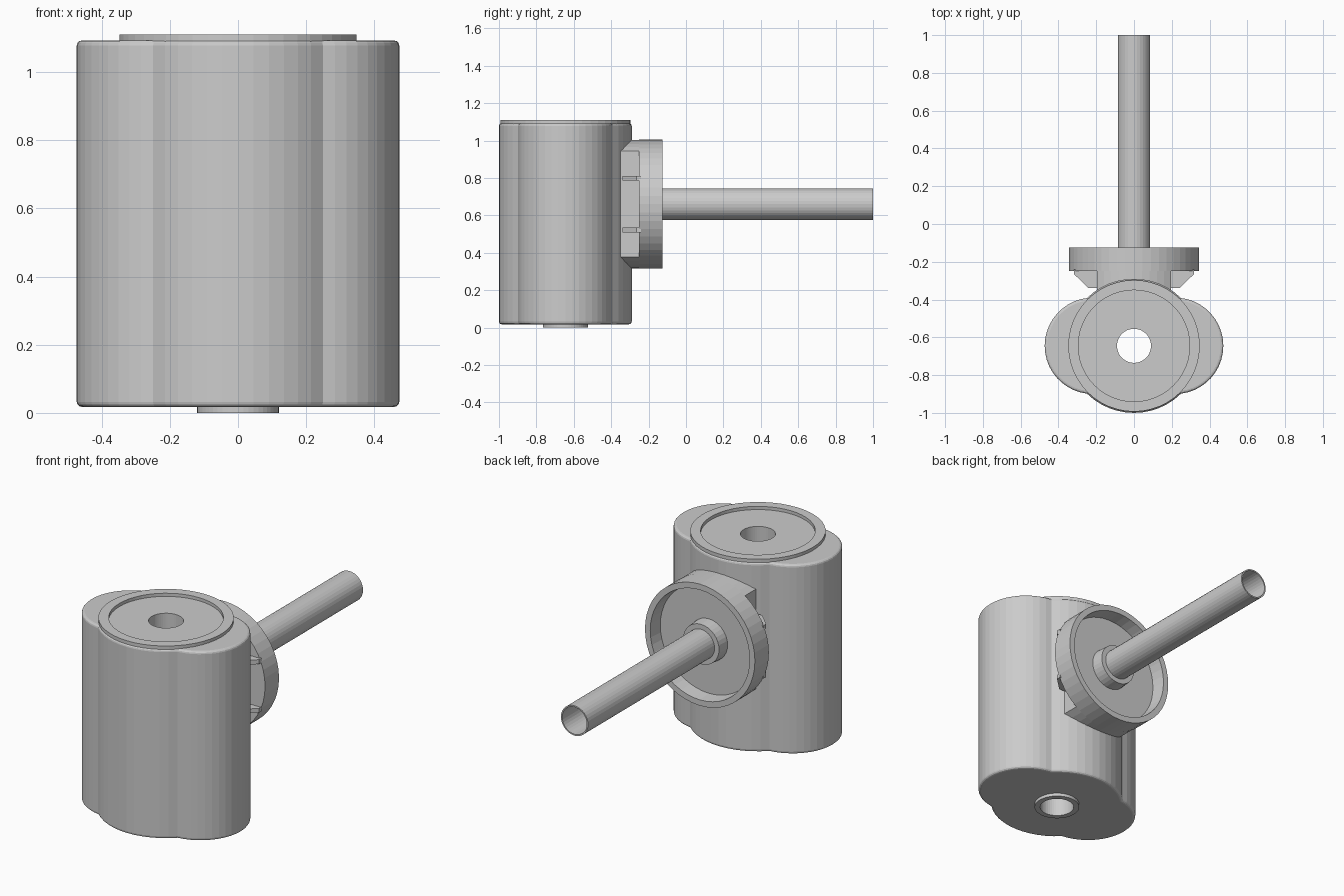
import bpy, bmesh
from math import sin, cos, acos, pi, sqrt
from mathutils import Matrix

if "Cube" in bpy.data.objects:
    bpy.data.objects.remove(bpy.data.objects["Cube"])

CY = -0.645   # y of the body axis
SZ = 0.66     # z of the shaft axis
BODY = Matrix.Translation((0, CY, 0))
# local z -> world y, local y -> world z, for parts on the shaft axis
SHAFT = Matrix(((1, 0, 0, 0), (0, 0, 1, 0), (0, 1, 0, SZ), (0, 0, 0, 1)))


def finish(name, bm, matrix):
    bm.transform(matrix)
    bmesh.ops.remove_doubles(bm, verts=bm.verts, dist=1e-5)
    bmesh.ops.recalc_face_normals(bm, faces=bm.faces)
    mesh = bpy.data.meshes.new(name)
    bm.to_mesh(mesh)
    bm.free()
    obj = bpy.data.objects.new(name, mesh)
    bpy.context.collection.objects.link(obj)
    return obj


def lathe(name, profile, matrix, n=48):
    """Revolve a closed (radius, height) profile about local z."""
    bm = bmesh.new()
    verts = [bm.verts.new((r, 0, h)) for r, h in profile]
    edges = [bm.edges.new((verts[i - 1], verts[i])) for i in range(len(verts))
             if profile[i - 1][0] + profile[i][0] > 0]
    bmesh.ops.spin(bm, geom=verts + edges, cent=(0, 0, 0), axis=(0, 0, 1),
                   angle=2 * pi, steps=n, use_merge=True)
    return finish(name, bm, matrix)


def prism(name, outline, h0, h1, matrix, bevel=0):
    """Extrude an outline along local z, optionally rounding the end rims."""
    bm = bmesh.new()
    face = bm.faces.new([bm.verts.new((x, y, h0)) for x, y in outline])
    new = bmesh.ops.extrude_face_region(bm, geom=[face])["geom"]
    top = [g for g in new if isinstance(g, bmesh.types.BMVert)]
    bmesh.ops.translate(bm, verts=top, vec=(0, 0, h1 - h0))
    if bevel:
        rims = [e for e in bm.edges if abs(e.verts[0].co.z - e.verts[1].co.z) < 1e-6]
        bmesh.ops.bevel(bm, geom=rims, offset=bevel, segments=3, profile=0.5,
                        affect='EDGES')
    return finish(name, bm, matrix)


# Body: large central cylinder merged with two side lobes
R, r, c = 0.355, 0.255, 0.218
t = acos((R * R + c * c - r * r) / (2 * R * c))
half = []
for i in range(20):
    a = -t + 2 * t * i / 20
    d = c * cos(a) + sqrt(r * r - (c * sin(a)) ** 2)
    half.append((d * cos(a), d * sin(a)))
for i in range(12):
    a = t + (pi - 2 * t) * i / 12
    half.append((R * cos(a), R * sin(a)))
outline = half + [(-x, -y) for x, y in half]
body = prism("body", outline, 0.018, 1.092, BODY, bevel=0.014)

# Bore through the body
cutter = lathe("bore_cutter", [(0, -0.2), (0.09, -0.2), (0.09, 1.3), (0, 1.3)], BODY)
cutter.hide_render = True
mod = body.modifiers.new("bore", 'BOOLEAN')
mod.object = cutter
mod.solver = 'EXACT'
bpy.context.view_layer.objects.active = body
bpy.ops.object.modifier_apply(modifier=mod.name)
bpy.data.objects.remove(cutter)

# Raised ring on top and small boss underneath
lathe("top_ring", [(0.295, 1.085), (0.348, 1.085), (0.348, 1.11), (0.295, 1.11)], BODY)
lathe("bottom_boss", [(0.09, 0), (0.12, 0), (0.12, 0.03), (0.09, 0.03)], BODY)

# Round cup at the back, with its collar and the hollow shaft
lathe("cup", [(0, -0.25), (0.345, -0.25), (0.345, -0.125), (0.312, -0.125),
              (0.305, -0.205), (0, -0.205)], SHAFT)
lathe("collar", [(0.08, -0.21), (0.118, -0.21), (0.113, -0.135), (0.08, -0.135)], SHAFT, 32)
lathe("shaft", [(0.077, -0.21), (0.085, -0.21), (0.085, 1.0), (0.077, 1.0)], SHAFT, 32)

# Saddle joining cup and body: disc clipped to a vertical strip
w = 0.195
a0 = acos(w / 0.344)
arc = [(0.344 * cos(a0 + (pi - 2 * a0) * i / 10),
        0.344 * sin(a0 + (pi - 2 * a0) * i / 10)) for i in range(11)]
prism("saddle", arc + [(-x, -y) for x, y in arc], -0.38, -0.24, SHAFT)

# Four chamfered gussets beside the saddle
for sx in (-1, 1):
    for dz in (-0.138, 0.138):
        pts = [(0.19, -0.24), (0.318, -0.24), (0.318, -0.265), (0.24, -0.34), (0.19, -0.34)]
        prism("gusset", [(sx * x, y) for x, y in pts], -0.0125, 0.0125,
              Matrix.Translation((0, 0, SZ + dz)))
